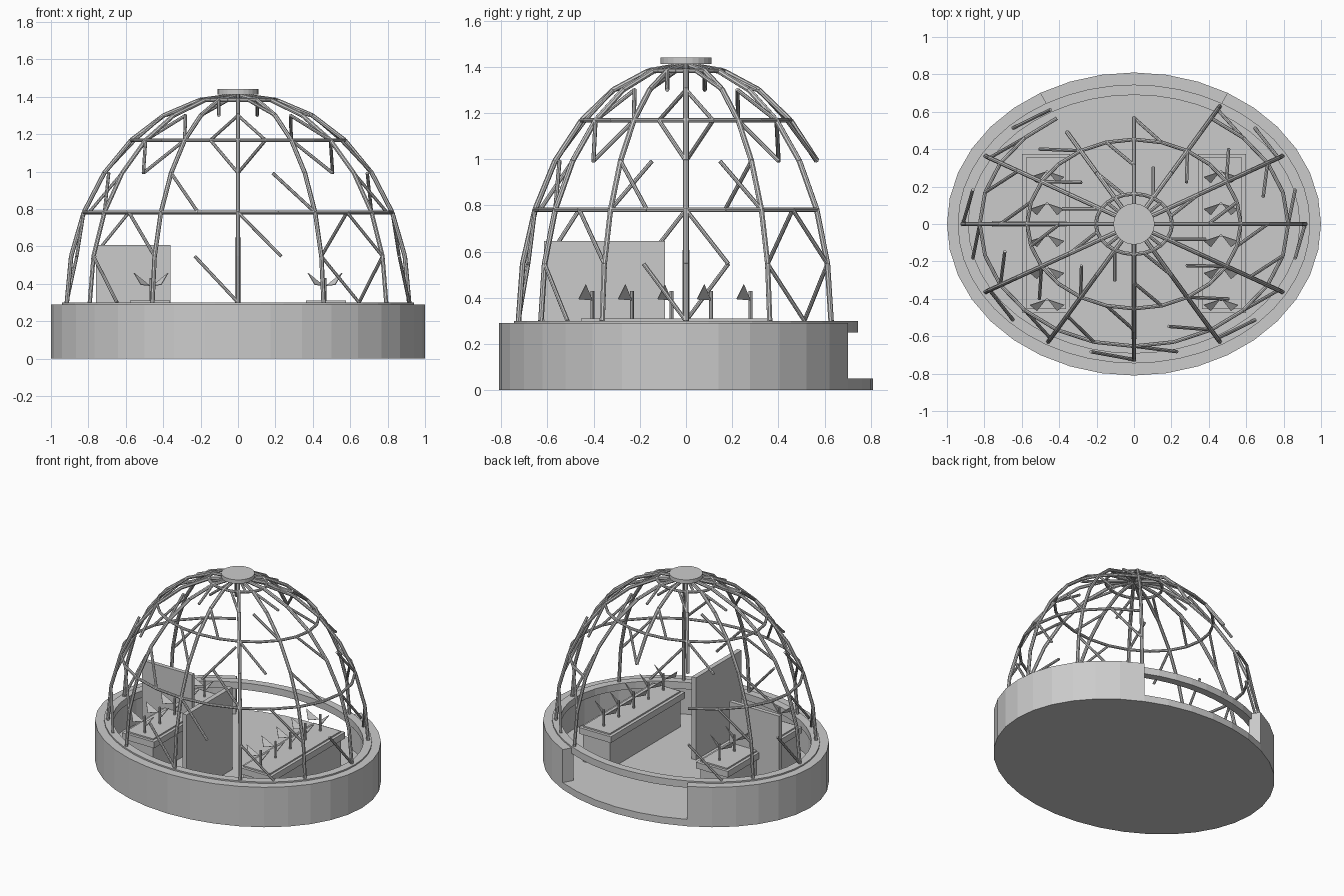
import bpy, bmesh
from math import sin, cos, pi, radians
from mathutils import Vector, Matrix

if "Cube" in bpy.data.objects:
    bpy.data.objects.remove(bpy.data.objects["Cube"], do_unlink=True)

grey = bpy.data.materials.new("light_grey")
grey.use_nodes = True
grey.diffuse_color = (0.6, 0.6, 0.6, 1)
grey.node_tree.nodes["Principled BSDF"].inputs["Base Color"].default_value = (0.6, 0.6, 0.6, 1)


def finish(name, bm):
    bmesh.ops.recalc_face_normals(bm, faces=bm.faces)
    mesh = bpy.data.meshes.new(name)
    bm.to_mesh(mesh)
    bm.free()
    mesh.materials.append(grey)
    obj = bpy.data.objects.new(name, mesh)
    bpy.context.collection.objects.link(obj)
    return obj


def add_box(bm, x, y, z):
    size = Matrix.Diagonal((x[1] - x[0], y[1] - y[0], z[1] - z[0], 1))
    centre = Vector((x[0] + x[1], y[0] + y[1], z[0] + z[1])) / 2
    bmesh.ops.create_cube(bm, size=1, matrix=Matrix.Translation(centre) @ size)


def add_rod(bm, a, b, radius, sides=8):
    d = b - a
    m = Matrix.Translation((a + b) / 2) @ d.to_track_quat('Z', 'Y').to_matrix().to_4x4()
    bmesh.ops.create_cone(bm, cap_ends=True, segments=sides, radius1=radius,
                          radius2=radius, depth=d.length, matrix=m)


def add_disc(bm, rx, ry, z0, z1, sides):
    m = Matrix.Translation((0, 0, (z0 + z1) / 2)) @ Matrix.Diagonal((rx, ry, 1, 1))
    bmesh.ops.create_cone(bm, cap_ends=True, segments=sides, radius1=1, radius2=1,
                          depth=z1 - z0, matrix=m)


def add_band(bm, outer, inner, z0, z1, start, end, steps):
    """Elliptical band with a rectangular section, closed when it is a full turn."""
    full = end - start == 360
    loops = []
    for k in range(steps if full else steps + 1):
        a = radians(start + (end - start) * k / steps)
        loops.append([bm.verts.new((r[0] * cos(a), r[1] * sin(a), z))
                      for r, z in ((outer, z0), (outer, z1), (inner, z1), (inner, z0))])
    for k in range(steps):
        p, q = loops[k], loops[(k + 1) % len(loops)]
        for s in range(4):
            t = (s + 1) % 4
            bm.faces.new((p[s], q[s], q[t], p[t]))
    if not full:
        bm.faces.new(loops[0])
        bm.faces.new(loops[-1])


# Floor, wall with a rear opening, and the beam that carries the dome
bm = bmesh.new()
add_disc(bm, 1.0, 0.81, 0, 0.05, 36)
finish("floor", bm)

bm = bmesh.new()
add_band(bm, (1.0, 0.81), (0.92, 0.73), 0.05, 0.29, 120, 420, 30)
finish("wall", bm)

bm = bmesh.new()
add_band(bm, (0.942, 0.745), (0.885, 0.69), 0.25, 0.30, 0, 360, 48)
finish("ring_beam", bm)

# Dome frame on a grid of meridians and levels
MERIDIANS, LEVELS = 24, 7


def node(j, level):
    a, t = 2 * pi * j / MERIDIANS, pi / 2 * level / LEVELS
    return Vector((0.915 * cos(t) * cos(a), 0.725 * cos(t) * sin(a), 0.30 + 1.11 * sin(t)))


def in_doorway(j, level):
    return 4 <= j <= 7 and level < 3


ribs, rings, braces = bmesh.new(), bmesh.new(), bmesh.new()
for j in range(MERIDIANS):
    for level in range(LEVELS):
        if j % 2 == 0 and not in_doorway(j - 1, level):
            add_rod(ribs, node(j, level), node(j, level + 1), 0.012)
        if in_doorway(j, level):
            continue
        if level in (2, 4, 6):
            add_rod(rings, node(j, level), node(j + 1, level), 0.010)
        if (j - level) % 3 == 2:
            add_rod(braces, node(j, level + 1), node(j + 1, level), 0.009)
finish("dome_ribs", ribs)
finish("dome_rings", rings)
finish("dome_braces", braces)

bm = bmesh.new()
add_disc(bm, 0.11, 0.11, 1.412, 1.44, 24)
finish("dome_cap", bm)

# Planting benches with a lip, stems and paired leaves
for side, label in ((1, "left"), (-1, "right")):
    bm = bmesh.new()
    add_box(bm, sorted((side * 0.364, side * 0.578)), (-0.455, 0.355), (0.05, 0.31))
    finish(label + "_bench", bm)
    bm = bmesh.new()
    add_box(bm, sorted((side * 0.342, side * 0.599)), (-0.475, 0.375), (0.255, 0.30))
    finish(label + "_bench_lip", bm)

    stems, leaves = bmesh.new(), bmesh.new()
    for k in range(5):
        root = Vector((side * 0.465, -0.405 + 0.171 * k, 0.31))
        add_rod(stems, root, root + Vector((0, 0, 0.12)), 0.008)
        for s in (1, -1):
            corners = [(0.008 * s, 0, 0.08), (0.092 * s, -0.028, 0.148), (0.055 * s, -0.06, 0.085)]
            leaves.faces.new([leaves.verts.new(root + Vector(c)) for c in corners])
    finish(label + "_stems", stems)
    leaf = finish(label + "_leaves", leaves)
    thick = leaf.modifiers.new("thickness", 'SOLIDIFY')
    thick.thickness = 0.004
    thick.offset = 0

# Upright partition panels
bm = bmesh.new()
add_box(bm, (-0.017, 0.017), (-0.615, -0.09), (0.05, 0.647))
finish("long_partition", bm)
bm = bmesh.new()
add_box(bm, (-0.76, -0.36), (-0.015, 0.015), (0.05, 0.607))
finish("cross_partition", bm)
